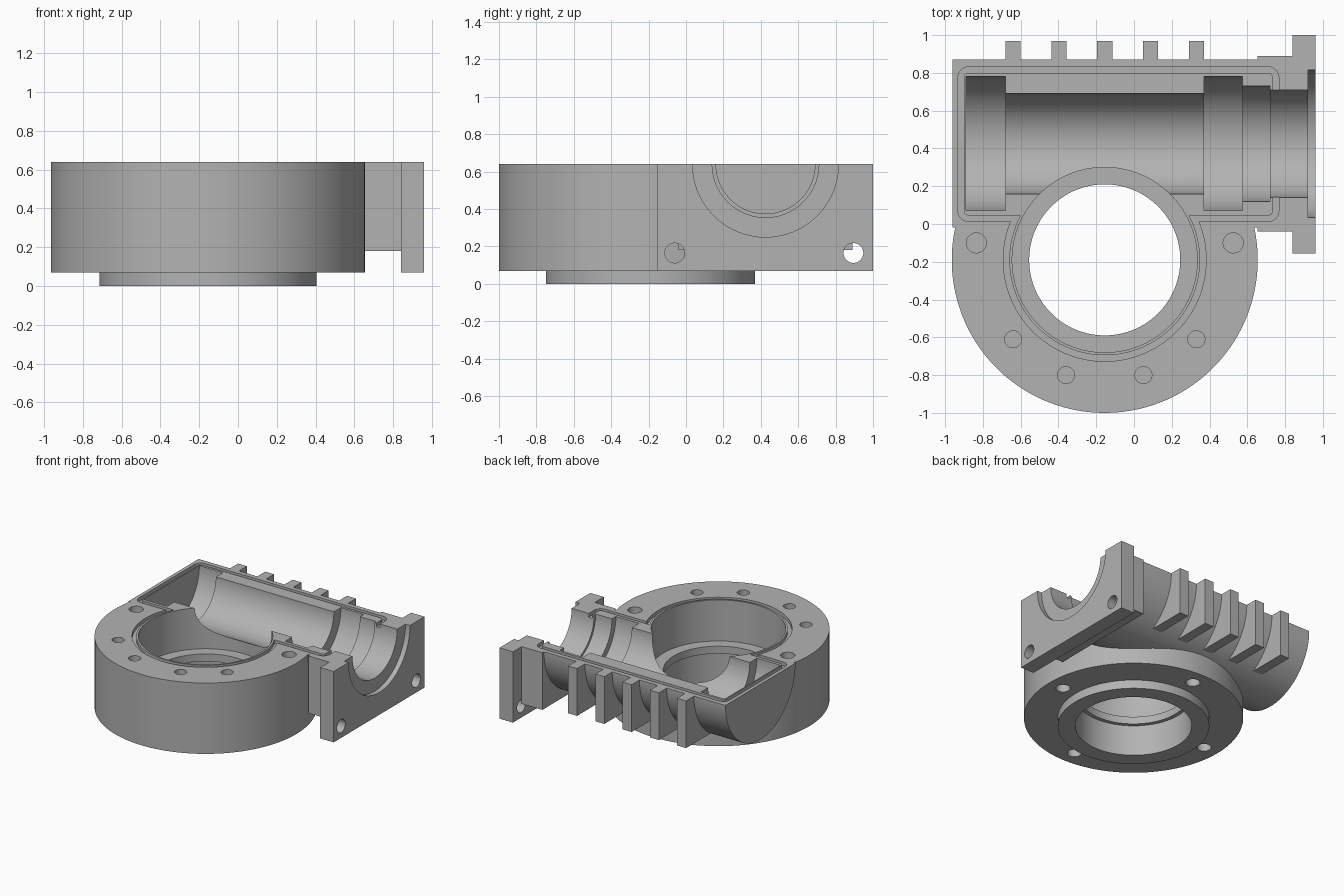
import bpy, bmesh, math
from mathutils import Matrix, Vector

cube = bpy.data.objects.get("Cube")
if cube:
    bpy.data.objects.remove(cube, do_unlink=True)

grey = bpy.data.materials.new("cast_grey")
grey.use_nodes = True
colour = (0.45, 0.45, 0.45, 1)
grey.diffuse_color = colour
grey.node_tree.nodes["Principled BSDF"].inputs["Base Color"].default_value = colour

TOP, OVER, BASE = 0.64, 0.9, 0.07      # split plane, cutter overshoot, drum underside
DRUM_X, DRUM_Y = -0.155, -0.19         # gear axis
WORM_Y = 0.425                         # worm axis, lying in the split plane


def finish(name, bm):
    bmesh.ops.recalc_face_normals(bm, faces=bm.faces)
    mesh = bpy.data.meshes.new(name)
    bm.to_mesh(mesh)
    bm.free()
    mesh.materials.append(grey)
    ob = bpy.data.objects.new(name, mesh)
    bpy.context.collection.objects.link(ob)
    return ob


def box(name, x0, x1, y0, y1, z0, z1, corner=0):
    """Block between limits, with optional rounded upright corners."""
    bm = bmesh.new()
    size = Matrix.Diagonal((x1 - x0, y1 - y0, z1 - z0, 1))
    mid = Matrix.Translation(((x0 + x1) / 2, (y0 + y1) / 2, (z0 + z1) / 2))
    bmesh.ops.create_cube(bm, size=1, matrix=mid @ size)
    if corner:
        upright = [e for e in bm.edges
                   if abs(e.verts[0].co.z - e.verts[1].co.z) > 0.01]
        bmesh.ops.bevel(bm, geom=upright, offset=corner, segments=6,
                        profile=0.5, affect='EDGES')
    return finish(name, bm)


def turned(name, steps, origin, along_x=False, sides=96):
    """Stepped cylinder; steps are (start, end, radius) along the axis."""
    bm = bmesh.new()
    profile = []
    for a, b, r in steps:
        profile += [(r, a), (r, b)]
    rings = []
    for r, h in profile:
        ring = []
        for i in range(sides):
            t = math.tau * (i + 0.5) / sides
            c, s = r * math.cos(t), r * math.sin(t)
            p = Vector((h, c, s)) if along_x else Vector((c, s, h))
            ring.append(bm.verts.new(p + Vector(origin)))
        rings.append(ring)
    for low, high in zip(rings, rings[1:]):
        for i in range(sides):
            j = (i + 1) % sides
            bm.faces.new((low[i], low[j], high[j], high[i]))
    bm.faces.new(rings[0])
    bm.faces.new(rings[-1])
    return finish(name, bm)


def combine(target, other, operation):
    mod = target.modifiers.new("combine", 'BOOLEAN')
    mod.operation = operation
    mod.solver = 'EXACT'
    mod.object = other
    bpy.context.view_layer.objects.active = target
    bpy.ops.object.modifier_apply(modifier=mod.name)
    bpy.data.objects.remove(other, do_unlink=True)


def add(other):
    combine(housing, other, 'UNION')


def cut(other):
    combine(housing, other, 'DIFFERENCE')


# Gear drum with its lower boss
gear_axis = (DRUM_X, DRUM_Y, 0)
housing = turned("gearbox_housing", [(0, BASE, 0.56), (BASE, 0.8, 0.81)],
                 gear_axis, sides=128)

# Worm barrel, end block and mounting flange
worm_axis = (0, WORM_Y, TOP)
add(turned("worm_barrel", [(-0.96, 0.7, 0.445)], worm_axis, True))
add(box("end_block", 0.655, 0.9, -0.04, 0.89, 0.18, 0.83))
add(box("mounting_flange", 0.84, 0.96, -0.155, 1.0, BASE, 0.85))

# Cooling ribs
for i in range(5):
    x = -0.64 + i * 0.2425
    add(box("rib", x - 0.04, x + 0.04, 0.5, 0.97, 0.26, 0.78))

# Flat split plane
cut(box("split_cut", -2, 2, -2, 2, TOP, 2))

# Sealing groove around both cavities
def outline(gap, floor, top):
    ob = box("groove_outline", -0.90 - gap, 0.735 + gap, 0.045 - gap, 0.80 + gap,
             floor, top, 0.025 + gap)
    combine(ob, turned("groove_disc", [(floor + 0.001, top + 0.01, 0.505 + gap)],
                       gear_axis), 'UNION')
    return ob


groove = outline(0.032, TOP - 0.03, OVER)
combine(groove, outline(0, TOP - 0.1, OVER + 0.1), 'DIFFERENCE')
cut(groove)

# Gear cavity: lower bore, retaining lip, upper chamber
cut(turned("gear_cavity", [(-0.1, 0.25, 0.43), (0.25, 0.31, 0.40),
                           (0.31, OVER, 0.49)], gear_axis))

# Worm cavity: bearing seats, worm bore, seal seat, cover recess
cut(turned("worm_cavity", [(-0.89, -0.68, 0.355), (-0.68, 0.37, 0.265),
                           (0.37, 0.575, 0.355), (0.575, 0.72, 0.305),
                           (0.72, 0.92, 0.285), (0.92, 1.1, 0.39)],
           worm_axis, True))

# Bolt holes in the split plane, mirrored about the gear axis
for side in (-1, 1):
    for dx, dy, r in ((0.68, 0.09, 0.053), (0.485, -0.42, 0.045), (0.205, -0.61, 0.045)):
        cut(turned("top_hole", [(0.38, OVER, r)],
                   (DRUM_X + side * dx, DRUM_Y + dy, 0), sides=32))

# Bolt holes underneath
for i in range(4):
    a = i * math.pi / 2
    cut(turned("bottom_hole", [(-0.1, 0.25, 0.053)],
               (DRUM_X + 0.68 * math.cos(a), DRUM_Y + 0.68 * math.sin(a), 0), sides=32))

# Through holes in the flange
for y in (-0.06, 0.895):
    cut(turned("flange_hole", [(0.84, 1.1, 0.053)], (0, y, 0.165), True, 32))

bpy.ops.object.select_all(action='DESELECT')
housing.select_set(True)
bpy.context.view_layer.objects.active = housing
bpy.ops.object.shade_smooth_by_angle(angle=math.radians(30))
